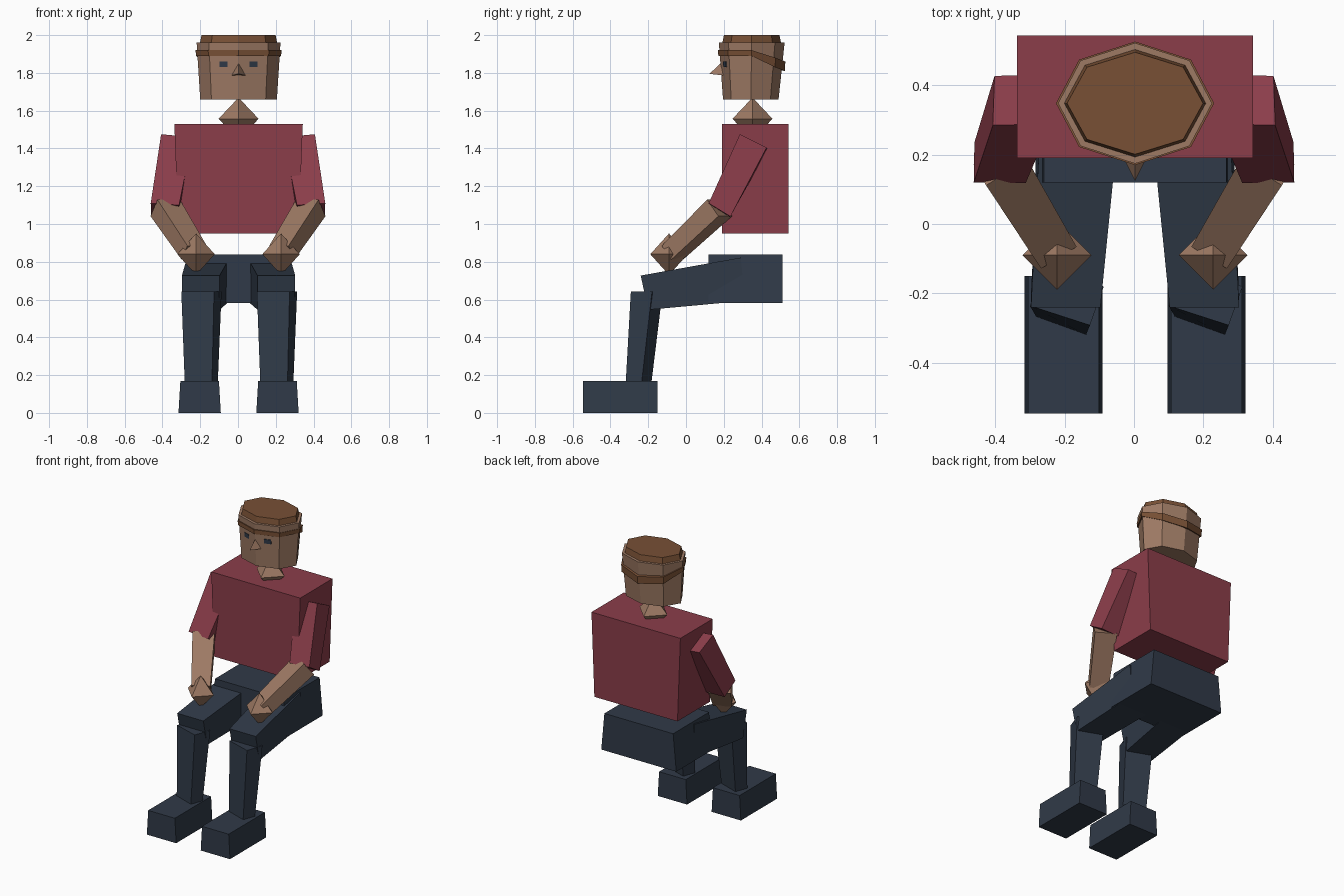
import bpy, bmesh, math
from mathutils import Vector

if "Cube" in bpy.data.objects:
    bpy.data.objects.remove(bpy.data.objects["Cube"])


def material(name, rgb):
    m = bpy.data.materials.new(name)
    lin = [((c / 255 + 0.055) / 1.055) ** 2.4 for c in rgb]
    m.diffuse_color = (*lin, 1)
    m.use_nodes = True
    m.node_tree.nodes["Principled BSDF"].inputs["Base Color"].default_value = m.diffuse_color
    return m


SHIRT = material("shirt red", (139, 61, 74))
SKIN = material("skin tan", (158, 122, 100))
HAIR = material("hair brown", (120, 80, 53))
NAVY = material("trouser navy", (48, 58, 72))


def finish(name, bm, mat):
    bmesh.ops.recalc_face_normals(bm, faces=bm.faces)
    me = bpy.data.meshes.new(name)
    bm.to_mesh(me)
    bm.free()
    me.materials.append(mat)
    ob = bpy.data.objects.new(name, me)
    bpy.context.collection.objects.link(ob)
    return ob


def loft(name, rings, mat):
    """Closed solid through rings of equal point count."""
    bm = bmesh.new()
    loops = [[bm.verts.new(p) for p in r] for r in rings]
    n = len(loops[0])
    for a, b in zip(loops, loops[1:]):
        for i in range(n):
            bm.faces.new((a[i], a[(i + 1) % n], b[(i + 1) % n], b[i]))
    bm.faces.new(loops[0][::-1])
    bm.faces.new(loops[-1])
    return finish(name, bm, mat)


def rect(cx, hx, y0, y1, z):
    return [(cx - hx, y0, z), (cx + hx, y0, z), (cx + hx, y1, z), (cx - hx, y1, z)]


def oval(rx, ry, cy, z):
    """Eight-sided ring; z is a number or a rule by corner index (0 = front)."""
    pts = []
    for i in range(8):
        a = i * math.pi / 4
        pts.append((CX + rx * math.sin(a), cy - ry * math.cos(a), z(i) if callable(z) else z))
    return pts


def octahedron(name, c, r, h, mat):
    bm = bmesh.new()
    c = Vector(c)
    ring = [bm.verts.new(c + Vector(o) * r) for o in ((1, 0, 0), (0, 1, 0), (-1, 0, 0), (0, -1, 0))]
    for s in (h, -h):
        tip = bm.verts.new(c + Vector((0, 0, s)))
        for i in range(4):
            bm.faces.new((ring[i], ring[(i + 1) % 4], tip))
    return finish(name, bm, mat)


def limb(name, a, b, wa, ta, wb, tb, mat):
    """Tapered four-sided bar between two points."""
    a, b = Vector(a), Vector(b)
    d = (b - a).normalized()
    u = d.cross(Vector((0, 0, 1))).normalized()
    v = u.cross(d)
    corners = ((-1, -1), (1, -1), (1, 1), (-1, 1))
    return loft(name, [[c + u * i * w + v * j * t for i, j in corners]
                       for c, w, t in ((a, wa, ta), (b, wb, tb))], mat)


CX = 0.003

# Torso and hips
loft("torso", [rect(CX, 0.318, 0.19, 0.543, 0.95), rect(CX, 0.34, 0.19, 0.543, 1.53)], SHIRT)
loft("hips", [rect(CX, 0.287, 0.12, 0.512, 0.582), rect(CX, 0.263, 0.12, 0.512, 0.838)], NAVY)

# Neck, head and hair
octahedron("neck", (CX, 0.352, 1.557), 0.106, 0.112, SKIN)
loft("head", [oval(0.203, 0.147, 0.343, 1.66), oval(0.222, 0.174, 0.348, 1.96)], SKIN)
loft("hair_cap", [oval(0.206, 0.157, 0.348, 1.95), oval(0.196, 0.147, 0.348, 2.0)], HAIR)
LOW = (1.89, 1.89, 1.89, 1.83, 1.81, 1.83, 1.89, 1.89)
HIGH = (1.92, 1.92, 1.92, 1.88, 1.86, 1.88, 1.92, 1.92)
loft("hair_band", [oval(0.225, 0.176, 0.347, lambda i: LOW[i]),
                   oval(0.228, 0.178, 0.348, lambda i: HIGH[i])], HAIR)

# Nose
bm = bmesh.new()
top, left, right, tip = [bm.verts.new((CX + x, y, z)) for x, y, z in
                         ((0, 0.185, 1.852), (-0.036, 0.196, 1.787), (0.036, 0.196, 1.787), (0, 0.124, 1.795))]
for f in ((top, left, tip), (top, tip, right), (left, right, tip), (top, right, left)):
    bm.faces.new(f)
finish("nose", bm, SKIN)


def face_y(x, z):
    """Depth of the front head facets at a given point."""
    t = (z - 1.66) / 0.3
    rx, ry, cy = 0.203 + 0.019 * t, 0.147 + 0.027 * t, 0.343 + 0.005 * t
    return cy - ry + abs(x) / (rx * math.sqrt(0.5)) * ry * (1 - math.sqrt(0.5))


for s, side in ((-1, "right"), (1, "left")):
    # Eye plate lying on the head facet
    spots = [(s * x, z) for x, z in ((0.058, 1.83), (0.101, 1.83), (0.101, 1.86), (0.058, 1.86))]
    loft(side + "_eye", [[(CX + x, face_y(x, z) - o, z) for x, z in spots] for o in (0.004, -0.003)], NAVY)

    # Sleeve
    upper = ((-0.407, 0.285, 1.475), (-0.24, 0.288, 1.46), (-0.235, 0.43, 1.39), (-0.402, 0.427, 1.405))
    lower = ((-0.462, 0.12, 1.11), (-0.312, 0.118, 1.10), (-0.31, 0.232, 1.035), (-0.46, 0.235, 1.04))
    loft(side + "_sleeve", [[(-s * x, y, z) for x, y, z in r] for r in (upper, lower)], SHIRT)

    # Forearm and hand
    limb(side + "_forearm", (s * 0.385, 0.178, 1.085), (s * 0.232, -0.072, 0.848),
         0.07, 0.056, 0.06, 0.047, SKIN)
    octahedron(side + "_hand", (s * 0.225 + CX, -0.09, 0.84), 0.099, 0.11, SKIN)

    # Thigh
    hip = ((0.047, 0.29, 0.822), (0.273, 0.29, 0.822), (0.273, 0.312, 0.593), (0.047, 0.312, 0.593))
    knee = ((0.10, -0.24, 0.727), (0.30, -0.24, 0.727), (0.30, -0.2, 0.546), (0.10, -0.2, 0.546))
    loft(side + "_thigh", [[(CX + s * x, y, z) for x, y, z in r] for r in (hip, knee)], NAVY)

    # Shin, turned the same way on both legs
    dx = 0.4 if s > 0 else 0
    shin_top = ((-0.3, -0.236), (-0.127, -0.292), (-0.087, -0.18), (-0.26, -0.124))
    shin_low = ((-0.282, -0.267), (-0.138, -0.319), (-0.107, -0.235), (-0.251, -0.183))
    loft(side + "_shin", [[(x + dx, y, z) for x, y in r]
                          for r, z in ((shin_top, 0.642), (shin_low, 0.16))], NAVY)

    # Foot
    cx = CX + s * 0.206
    loft(side + "_foot", [rect(cx, 0.112, -0.546, -0.15, 0), rect(cx, 0.102, -0.546, -0.15, 0.17)], NAVY)
